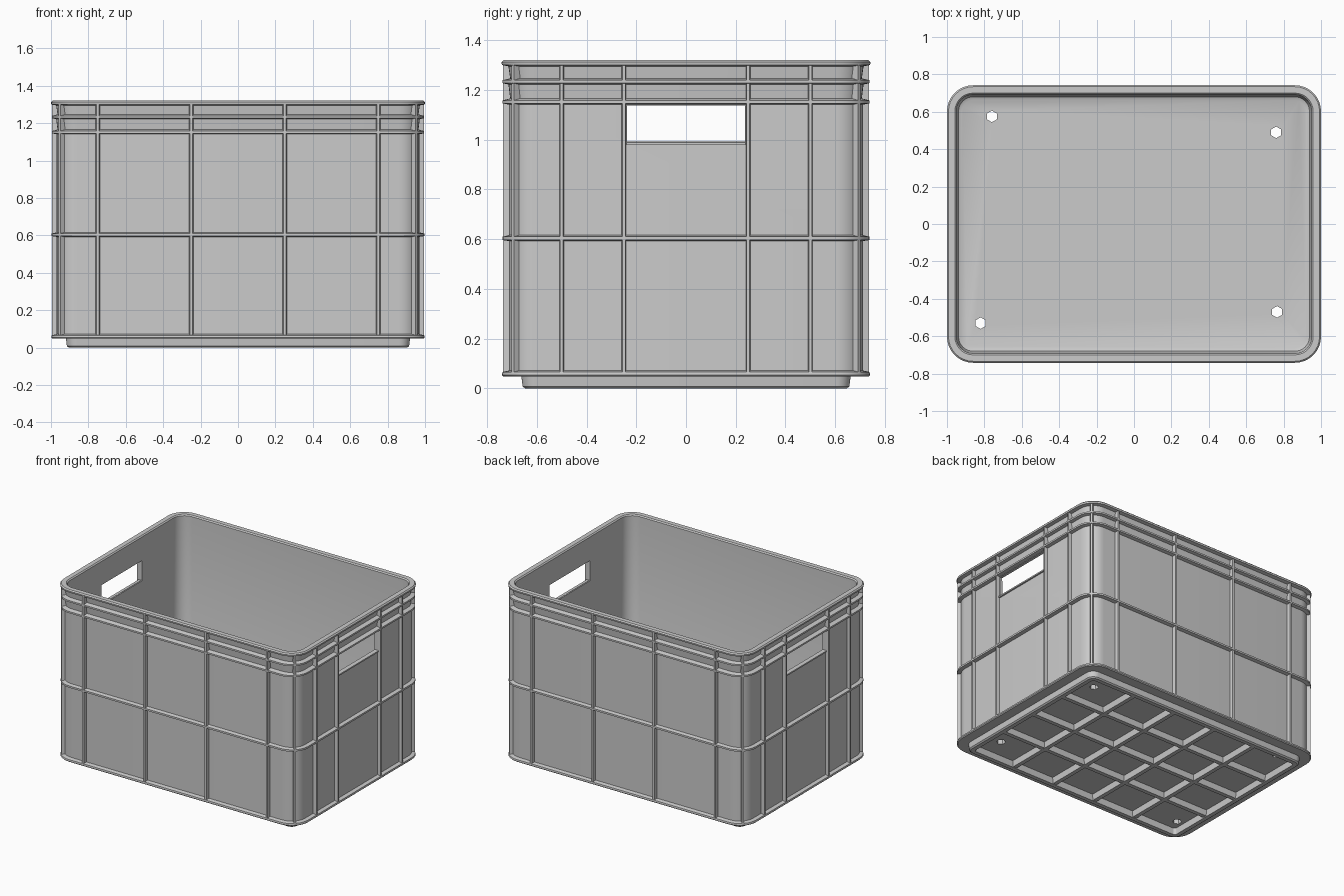
import bpy, bmesh, math
from mathutils import Matrix, Vector

if "Cube" in bpy.data.objects:
    bpy.data.objects.remove(bpy.data.objects["Cube"])

HX, HY, R = 1.0, 0.742, 0.14   # outer half sizes and corner radius
ARC = 8


def finish(bm, name, smooth=True):
    bmesh.ops.recalc_face_normals(bm, faces=bm.faces)
    me = bpy.data.meshes.new(name)
    bm.to_mesh(me)
    bm.free()
    ob = bpy.data.objects.new(name, me)
    bpy.context.collection.objects.link(ob)
    return ob


def select(ob):
    bpy.ops.object.select_all(action='DESELECT')
    ob.select_set(True)
    bpy.context.view_layer.objects.active = ob


def outline(inset):
    """Rounded rectangle, moved inwards by inset."""
    r = max(R - inset, 0.02)
    cx, cy = HX - inset - r, HY - inset - r
    pts = []
    for k, (sx, sy) in enumerate([(1, 1), (-1, 1), (-1, -1), (1, -1)]):
        for i in range(ARC + 1):
            a = (k + i / ARC) * math.pi / 2
            pts.append((sx * cx + r * math.cos(a), sy * cy + r * math.sin(a)))
    return pts


def loft(profile):
    bm = bmesh.new()
    rings = [[bm.verts.new((x, y, z)) for x, y in outline(d)] for d, z in profile]
    n = len(rings[0])
    for a, b in zip(rings, rings[1:]):
        for i in range(n):
            j = (i + 1) % n
            bm.faces.new((a[i], a[j], b[j], b[i]))
    bm.faces.new(rings[0])
    bm.faces.new(rings[-1])
    return bm


def bar(bm, base, out, along, length, depth, w0, w1):
    """Tapered rib: centre of its base, outward and lengthwise directions."""
    base, out, along = Vector(base), Vector(out).normalized(), Vector(along).normalized()
    side = out.cross(along)
    ends = []
    for s in (-0.5, 0.5):
        c = base + along * (s * length)
        ends.append([bm.verts.new(c + side * u + out * v) for u, v in
                     [(-w0 / 2, 0), (w0 / 2, 0), (w1 / 2, depth), (-w1 / 2, depth)]])
    a, b = ends
    bm.faces.new(a)
    bm.faces.new(b)
    for i in range(4):
        j = (i + 1) % 4
        bm.faces.new((a[i], a[j], b[j], b[i]))


# Crate shell: foot, outer wall with bands, rim, inner wall, floor
shell = finish(loft([
    (0.13, 0.045), (0.125, 0.0), (0.095, 0.0), (0.085, 0.008), (0.08, 0.048),
    (0.008, 0.048), (0.002, 0.054), (0.004, 0.066), (0.03, 0.072),
    (0.03, 0.592), (0.004, 0.597), (0.004, 0.610), (0.03, 0.616),
    (0.03, 1.141), (0.005, 1.146), (0.005, 1.158), (0.035, 1.166),
    (0.028, 1.222), (0.005, 1.227), (0.005, 1.239), (0.035, 1.247),
    (0.028, 1.295), (0.002, 1.300), (0.0, 1.312), (0.008, 1.32),
    (0.042, 1.32), (0.05, 1.312), (0.055, 0.11), (0.062, 0.09), (0.08, 0.082),
]), "crate_shell")

# Cutter: hand holes through both ends, drain holes in the floor
bm = bmesh.new()
bmesh.ops.create_cube(bm, size=1, matrix=Matrix.Translation((0, 0, 1.064))
                      @ Matrix.Diagonal((2.4, 0.476, 0.148, 1)))
for x, y in [(-0.76, 0.575), (0.76, 0.49), (-0.82, -0.53), (0.765, -0.47)]:
    bmesh.ops.create_cone(bm, cap_ends=True, segments=6, radius1=0.031, radius2=0.031,
                          depth=0.3, matrix=Matrix.Translation((x, y, 0.06)))
cutter = finish(bm, "hole_cutter")
cutter.hide_render = True
mod = shell.modifiers.new("holes", 'BOOLEAN')
mod.operation = 'DIFFERENCE'
mod.solver = 'EXACT'
mod.object = cutter
select(shell)
bpy.ops.object.modifier_apply(modifier=mod.name)
bpy.data.objects.remove(cutter)
select(shell)
bpy.ops.object.shade_smooth_by_angle(angle=math.radians(30))

# Upright ribs on the four walls and at the rounded corners
Z0, Z1 = 0.055, 1.308
mid, tall = (Z0 + Z1) / 2, Z1 - Z0
bm = bmesh.new()
for s in (-1, 1):
    for x in (-0.75, -0.25, 0.25, 0.75):
        bar(bm, (x, s * (HY - 0.04), mid), (0, s, 0), (0, 0, 1), tall, 0.034, 0.026, 0.014)
    for y in (-0.5, -0.25, 0.25, 0.5):
        bar(bm, (s * (HX - 0.04), y, mid), (s, 0, 0), (0, 0, 1), tall, 0.034, 0.02, 0.012)
    for t in (-1, 1):
        d = (R - 0.04) * math.sqrt(0.5)
        bar(bm, (s * (HX - R + d), t * (HY - R + d), mid), (s, t, 0), (0, 0, 1),
            tall, 0.034, 0.026, 0.014)
finish(bm, "upright_ribs")

# Lip along the bottom of each hand hole
bm = bmesh.new()
for s in (-1, 1):
    bar(bm, (s * (HX - 0.045), 0, 0.984), (s, 0, 0), (0, 1, 0), 0.48, 0.025, 0.016, 0.010)
finish(bm, "hand_hole_lips")

# Grid of ribs under the floor
bm = bmesh.new()
for i in (-1.5, -0.5, 0.5, 1.5):
    bar(bm, (i * 0.348, 0, 0.05), (0, 0, -1), (0, 1, 0), 1.23, 0.047, 0.045, 0.03)
for j in (-1, 0, 1):
    bar(bm, (0, j * 0.306, 0.05), (0, 0, -1), (1, 0, 0), 1.745, 0.046, 0.045, 0.03)
finish(bm, "underside_ribs")
